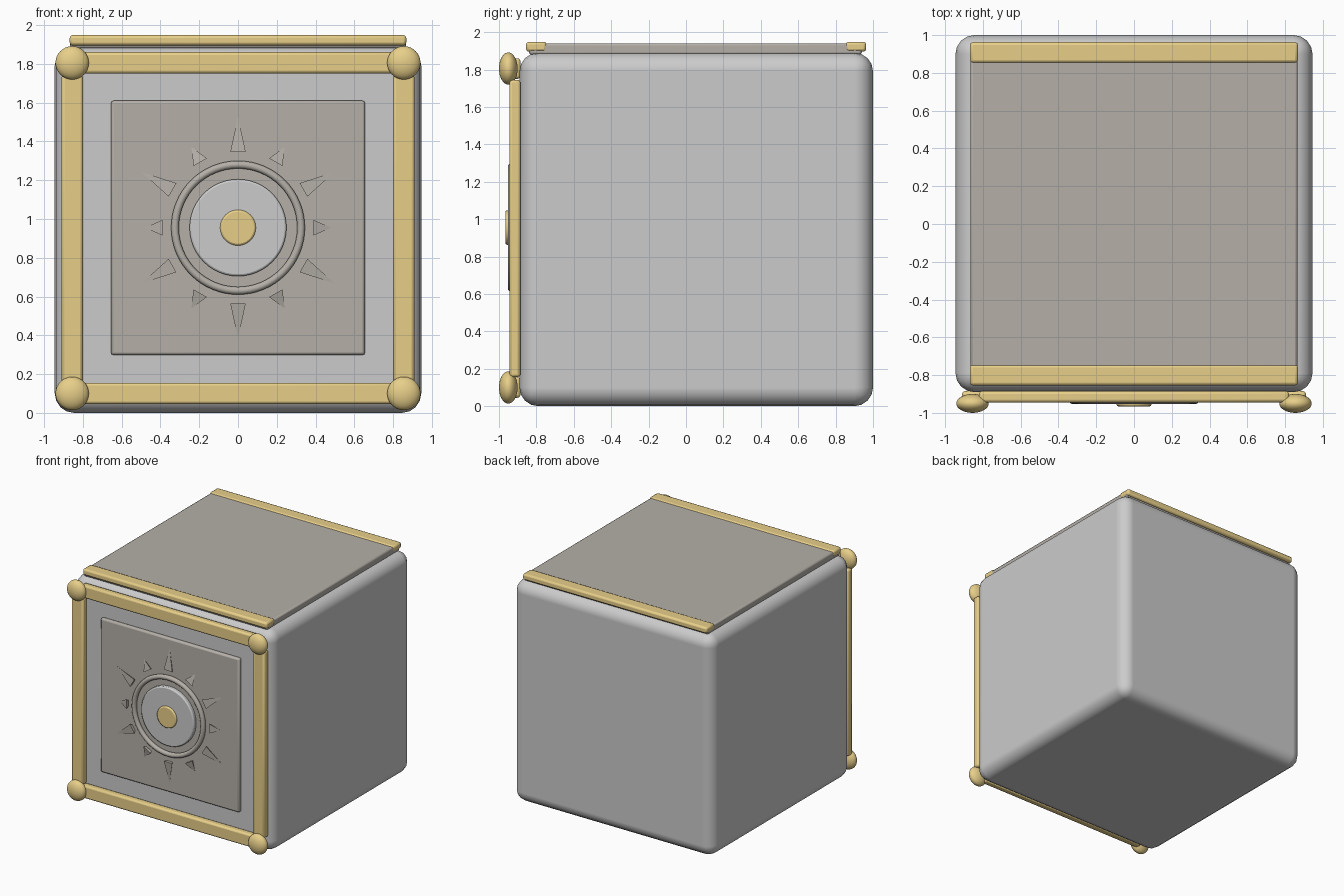
import bpy, math
from mathutils import Matrix, Vector

if "Cube" in bpy.data.objects:
    bpy.data.objects.remove(bpy.data.objects["Cube"])


def material(name, rgb):
    m = bpy.data.materials.new(name)
    m.diffuse_color = (*rgb, 1)
    m.use_nodes = True
    m.node_tree.nodes["Principled BSDF"].inputs["Base Color"].default_value = m.diffuse_color
    return m


GOLD = material("gold", (0.80, 0.62, 0.25))
STONE = material("dark_stone", (0.46, 0.43, 0.39))
CENTRE_Z = 0.955


def finish(o, name, mat=None, bevel=0, segments=2):
    o.name = name
    if mat:
        o.data.materials.append(mat)
    if bevel:
        b = o.modifiers.new("bevel", 'BEVEL')
        b.width, b.segments = bevel, segments
    return o


def box(name, x, y, z, mat=None, bevel=0, segments=2):
    """Bevelled box from (min, max) ranges on each axis."""
    bpy.ops.mesh.primitive_cube_add(size=1)
    o = bpy.context.object
    o.data.transform(Matrix.LocRotScale(
        Vector([(r[0] + r[1]) / 2 for r in (x, y, z)]), None,
        Vector([r[1] - r[0] for r in (x, y, z)])))
    bpy.ops.object.shade_smooth_by_angle(angle=math.radians(40))
    return finish(o, name, mat, bevel, segments)


def disc(name, radius, y_front, mat=None):
    """Round boss whose axis points to the front."""
    y_back = -0.90
    bpy.ops.mesh.primitive_cylinder_add(
        vertices=48, radius=radius, depth=y_back - y_front,
        location=(0, (y_back + y_front) / 2, CENTRE_Z), rotation=(math.pi / 2, 0, 0))
    o = bpy.context.object
    bpy.ops.object.shade_smooth_by_angle(angle=math.radians(30))
    return finish(o, name, mat, 0.01, 2)


# Rounded block body
body = box("body", (-0.945, 0.945), (-0.89, 1.0), (0, 1.89), None, 0.1, 4)
for p in body.data.polygons:
    p.use_smooth = True
body.modifiers["bevel"].harden_normals = True

# Lid with a gold strip along front and back
box("lid", (-0.865, 0.865), (-0.84, 0.94), (1.88, 1.94), STONE, 0.012)
for side, y in (("front", -0.80), ("back", 0.908)):
    box("lid_strip_" + side, (-0.868, 0.868), (y - 0.055, y + 0.055), (1.895, 1.948), GOLD, 0.015)

# Gold frame on the front, with a flattened knob on each corner
for side, s in (("left", -1), ("right", 1)):
    x = s * 0.855
    box("frame_" + side, (x - 0.055, x + 0.055), (-0.945, -0.885), (0.155, 1.745), GOLD, 0.015)
for side, z in (("bottom", 0.1), ("top", 1.805)):
    box("frame_" + side, (-0.82, 0.82), (-0.945, -0.885), (z - 0.055, z + 0.055), GOLD, 0.015)
    for s in (-1, 1):
        bpy.ops.mesh.primitive_uv_sphere_add(segments=32, ring_count=16, radius=0.086,
                                             location=(s * 0.855, -0.95, z))
        knob = bpy.context.object
        knob.scale.y = 0.58
        bpy.ops.object.shade_smooth()
        finish(knob, "corner_knob_" + side, GOLD)

# Raised front panel
box("front_panel", (-0.655, 0.655), (-0.92, -0.88), (0.298, 1.61), STONE, 0.014, 2)

# Sun emblem: ring, disc and gold centre
bpy.ops.mesh.primitive_torus_add(major_radius=0.325, minor_radius=0.02,
                                 major_segments=64, minor_segments=12,
                                 location=(0, -0.933, CENTRE_Z), rotation=(math.pi / 2, 0, 0))
bpy.ops.object.shade_smooth()
finish(bpy.context.object, "sun_ring", STONE)
disc("sun_disc", 0.25, -0.953)
disc("sun_centre", 0.092, -0.966, GOLD)

# Sun rays: three-sided spikes, long and short in turn
for i in range(12):
    length = 0.185 if i % 2 == 0 else 0.09
    bpy.ops.mesh.primitive_cone_add(vertices=3, radius1=0.046, radius2=0, depth=length)
    ray = bpy.context.object
    lo = min(v.co.y for v in ray.data.vertices)
    flat_front = abs(lo + 0.046) > 0.01
    if not flat_front:
        ray.data.transform(Matrix.Rotation(math.pi, 4, 'Z'))
    ray.data.transform(Matrix.Translation((0, 0, 0.39 + length / 2)))
    ray.rotation_euler.y = i * math.pi / 6
    ray.location = (0, -0.92, CENTRE_Z)
    finish(ray, "sun_ray", STONE)
